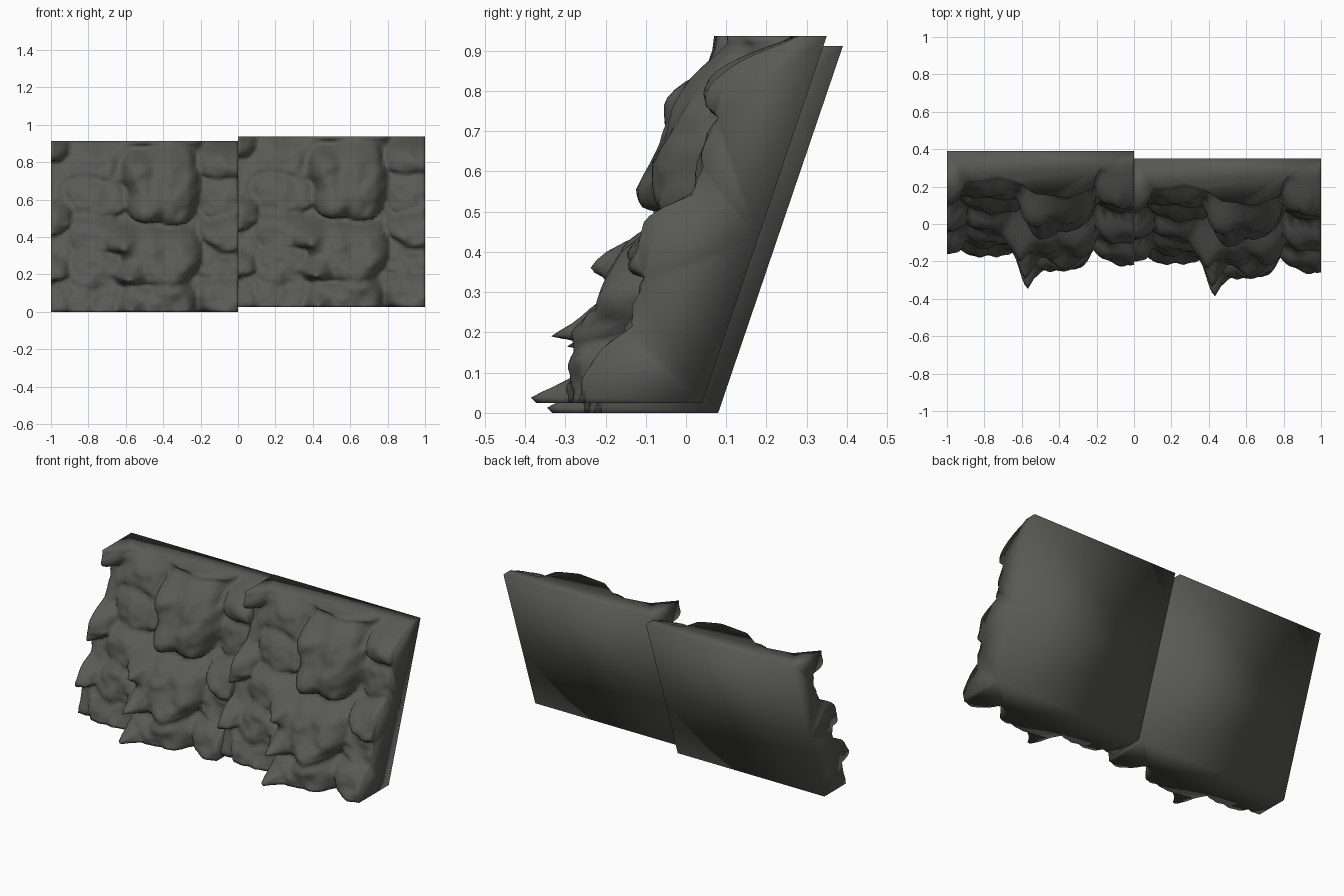
import bpy
import bmesh
import math
from mathutils import Vector, noise

cube = bpy.data.objects.get("Cube")
if cube:
    bpy.data.objects.remove(cube, do_unlink=True)

HEIGHT = 0.912
COLS, ROWS = 60, 56

stone = bpy.data.materials.new("dark_grey_stone")
stone.use_nodes = True
colour = (0.1, 0.1, 0.09, 1)
stone.diffuse_color = colour
stone.node_tree.nodes["Principled BSDF"].inputs["Base Color"].default_value = colour

# Stepped profile of the gaps between the rocks: (height, depth)
GAPS = [(0, -0.16), (0.16, -0.13), (0.24, -0.06), (0.42, -0.03),
        (0.53, 0.08), (0.76, 0.14), (HEIGHT, 0.2)]

# Front outline of the flat top: (across, depth)
TOP = [(0, 0.07), (0.11, 0.19), (0.28, 0.22), (0.36, 0.2), (0.47, 0.12),
       (0.66, 0.1), (0.78, 0.15), (0.81, 0.26), (1, 0.28)]

# Columns of rocks: centre, half width, then (height, half height, front depth)
COLUMNS = [
    (-0.03, 0.13, [(0.05, 0.1, -0.15), (0.24, 0.09, -0.19), (0.52, 0.1, -0.08),
                   (0.9, 0.09, 0.06)]),
    (0.24, 0.16, [(0.05, 0.1, -0.2), (0.23, 0.11, -0.15), (0.42, 0.11, -0.07),
                  (0.61, 0.11, 0.03), (0.81, 0.12, 0.12)]),
    (0.59, 0.21, [(0.06, 0.1, -0.28), (0.31, 0.18, -0.21), (0.69, 0.21, -0.05)]),
    (0.95, 0.16, [(0.08, 0.12, -0.24), (0.28, 0.11, -0.12), (0.43, 0.1, -0.12),
                  (0.63, 0.12, 0.04), (0.81, 0.1, 0.06)]),
]

# Pointed chips that jut out: across, height, radius, tip depth
CHIPS = [(0.43, 0.01, 0.08, -0.39), (0.42, 0.21, 0.09, -0.33),
         (0.39, 0.39, 0.1, -0.25), (0.5, 0.58, 0.1, -0.14),
         (0.46, 0.74, 0.1, -0.08), (0.64, 0.17, 0.11, -0.31)]


def along(points, t):
    """Read a value off a list of points."""
    for (t0, y0), (t1, y1) in zip(points, points[1:]):
        if t <= t1:
            return y0 + (y1 - y0) * (t - t0) / (t1 - t0)
    return points[-1][1]


def rock_depth(u, z):
    """Front depth of the rock face at a point across and up the panel."""
    gap = along(GAPS, z)
    # wobble the outlines so that the rocks are irregular
    wobble = noise.noise_vector(Vector((u * 7, z * 7, 3))) * 0.035
    pu, pz = u + wobble.x, z + wobble.y
    depth = gap
    for centre, half, rocks in COLUMNS:
        for cz, rz, front in rocks:
            e = abs((pu - centre) / half) ** 3 + abs((pz - cz) / rz) ** 3
            if e < 1:
                face = front + 0.37 * (pz - cz)
                depth = min(depth, gap + (face - gap) * math.sqrt(1 - e))
    for cu, cz, radius, tip in CHIPS:
        d = math.hypot(u - cu, z - cz) / radius
        if d < 1:
            depth = min(depth, depth + (tip - depth) * (1 - d))
    rough = noise.noise(Vector((u * 9, z * 9, 8))) * 0.03
    rough += noise.noise(Vector((u * 21, z * 21, 5))) * 0.014
    depth = max(depth + rough, -0.39)
    # run into the outline of the flat top
    blend = max(0, (z - 0.8) / (HEIGHT - 0.8)) ** 2
    return depth + (along(TOP, u) - depth) * blend, gap


def make_panel(name, left, shift_y, shift_z):
    bm = bmesh.new()

    def vert(x, y, z):
        return bm.verts.new((left + x, y + shift_y, z + shift_z))

    # rocky front, with each rock sagging over the gap beneath it
    grid = []
    for j in range(ROWS + 1):
        v = j / ROWS
        row = []
        for i in range(COLS + 1):
            u, z = i / COLS, v * HEIGHT
            y, gap = rock_depth(u, z)
            sag = 0.28 * max(gap - y, 0) * math.sin(math.pi * v)
            row.append(vert(u, y, z - sag))
        grid.append(row)
    for j in range(ROWS):
        for i in range(COLS):
            bm.faces.new((grid[j][i], grid[j][i + 1],
                          grid[j + 1][i + 1], grid[j + 1][i]))

    # leaning flat back, closed by sides, top and bottom
    back = [[vert(x, 0.04 + 0.31 * t, HEIGHT * t) for t in (0, 0.45, 1)]
            for x in (0, 1)]
    caps = [bm.faces.new(back[0] + back[1][::-1]),
            bm.faces.new(grid[0] + [back[1][0], back[0][0]]),
            bm.faces.new(grid[-1] + [back[1][2], back[0][2]])]
    for side, column in ((0, 0), (1, -1)):
        edge = [row[column] for row in grid]
        caps.append(bm.faces.new(edge + back[side][::-1]))
    bmesh.ops.recalc_face_normals(bm, faces=bm.faces)
    bmesh.ops.triangulate(bm, faces=caps)
    for face in bm.faces:
        face.smooth = True

    mesh = bpy.data.meshes.new(name)
    bm.to_mesh(mesh)
    bm.free()
    mesh.materials.append(stone)
    panel = bpy.data.objects.new(name, mesh)
    bpy.context.collection.objects.link(panel)


# Two matching panels, one set a little forward and higher
make_panel("left_rock_panel", 0, 0, 0.025)
make_panel("right_rock_panel", -1, 0.04, 0)
